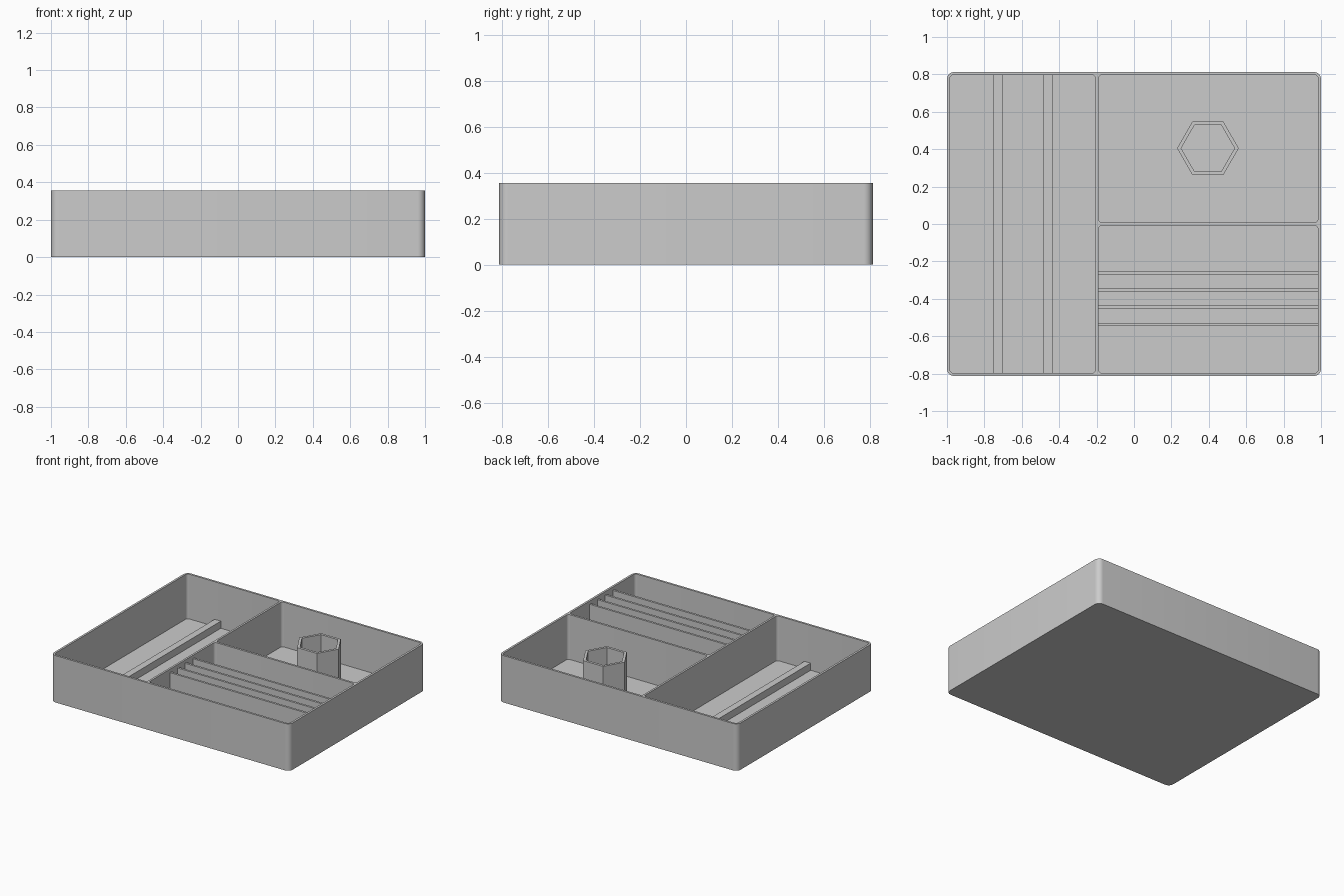
import bpy, bmesh, math

if "Cube" in bpy.data.objects:
    bpy.data.objects.remove(bpy.data.objects["Cube"], do_unlink=True)

grey = bpy.data.materials.new("plain grey")
grey.use_nodes = True
grey.diffuse_color = (0.6, 0.6, 0.6, 1)
grey.node_tree.nodes["Principled BSDF"].inputs["Base Color"].default_value = (0.6, 0.6, 0.6, 1)

HEIGHT = 0.355
FLOOR = 0.016


def prism(name, outline, z0, z1):
    """Extrude a flat outline from z0 up to z1."""
    bm = bmesh.new()
    low = [bm.verts.new((x, y, z0)) for x, y in outline]
    high = [bm.verts.new((x, y, z1)) for x, y in outline]
    bm.faces.new(low[::-1])
    bm.faces.new(high)
    for i in range(len(outline)):
        j = (i + 1) % len(outline)
        bm.faces.new((low[i], low[j], high[j], high[i]))
    mesh = bpy.data.meshes.new(name)
    bm.to_mesh(mesh)
    bm.free()
    mesh.materials.append(grey)
    obj = bpy.data.objects.new(name, mesh)
    bpy.context.collection.objects.link(obj)
    return obj


def rounded(x0, x1, y0, y1, r, steps=8):
    """Rectangle outline with rounded corners."""
    corners = [(x1 - r, y1 - r), (x0 + r, y1 - r), (x0 + r, y0 + r), (x1 - r, y0 + r)]
    return [(cx + r * math.cos(a), cy + r * math.sin(a))
            for k, (cx, cy) in enumerate(corners)
            for a in [(k + i / steps) * math.pi / 2 for i in range(steps + 1)]]


def box(name, x0, x1, y0, y1, z0, z1):
    return prism(name, [(x0, y0), (x1, y0), (x1, y1), (x0, y1)], z0, z1)


def hexagon(cx, cy, r):
    return [(cx + r * math.cos(k * math.pi / 3), cy + r * math.sin(k * math.pi / 3))
            for k in range(6)]


def carve(target, cutter):
    """Subtract the cutter and discard it."""
    mod = target.modifiers.new("carve", "BOOLEAN")
    mod.operation = "DIFFERENCE"
    mod.solver = "EXACT"
    mod.object = cutter
    bpy.ops.object.select_all(action="DESELECT")
    bpy.context.view_layer.objects.active = target
    target.select_set(True)
    bpy.ops.object.modifier_apply(modifier=mod.name)
    bpy.data.objects.remove(cutter, do_unlink=True)


# Tray with three compartments
tray = prism("tray", rounded(-1, 1, -0.813, 0.813, 0.04), 0, HEIGHT)
pockets = {
    "left_pocket": (-0.984, -0.205, -0.797, 0.797),
    "back_pocket": (-0.19, 0.984, 0.008, 0.797),
    "front_pocket": (-0.19, 0.984, -0.797, -0.008),
}
for name, (x0, x1, y0, y1) in pockets.items():
    carve(tray, prism(name, rounded(x0, x1, y0, y1, 0.02), FLOOR, HEIGHT + 0.1))
bpy.ops.object.shade_smooth_by_angle(angle=math.radians(30))

# Low rails along the long compartment
for i, x in enumerate((-0.728, -0.461)):
    box(f"rail_{i + 1}", x - 0.026, x + 0.026, -0.8, 0.8, FLOOR - 0.005, 0.07)

# Slot dividers, slightly below the rim
for i, y in enumerate((-0.261, -0.353, -0.445, -0.537)):
    box(f"slot_divider_{i + 1}", -0.195, 0.99, y - 0.008, y + 0.008, FLOOR - 0.005, 0.33)

# Hexagonal holder
holder = prism("hex_holder", hexagon(0.395, 0.405, 0.165), FLOOR - 0.005, 0.345)
carve(holder, prism("hex_bore", hexagon(0.395, 0.405, 0.143), FLOOR, HEIGHT + 0.1))
